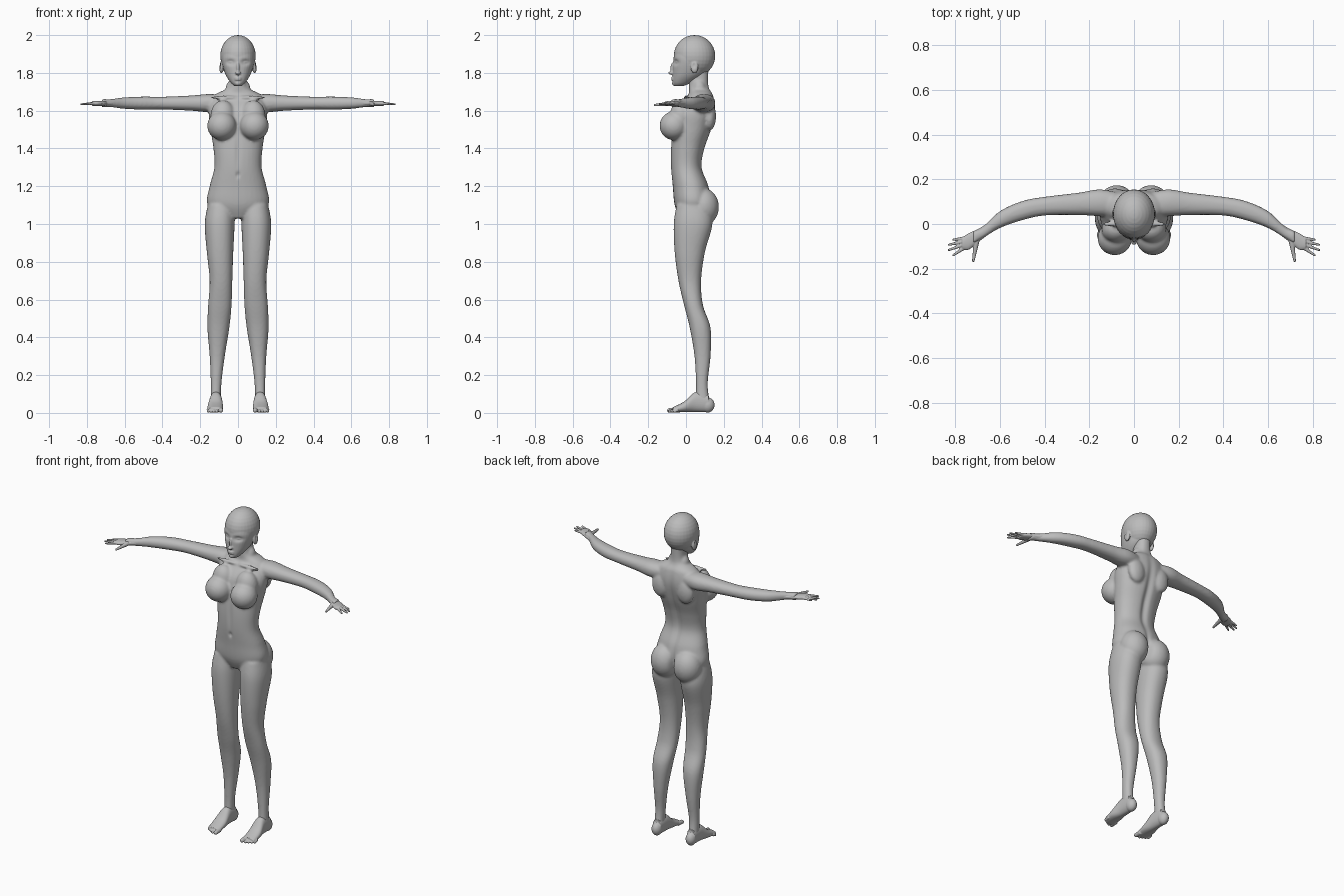
import bpy, bmesh
from math import cos, sin, tau, exp, copysign
from mathutils import Vector, Matrix

if "Cube" in bpy.data.objects:
    bpy.data.objects.remove(bpy.data.objects["Cube"])

clay = bpy.data.materials.new("plain grey")
clay.use_nodes = True
grey = (.5, .5, .5, 1)
clay.diffuse_color = grey
clay.node_tree.nodes["Principled BSDF"].inputs["Base Color"].default_value = grey

BOTH_SIDES = (1, -1)
SIDES = 32
STEPS = 6


def spline(before, start, end, after, t):
    """Smooth curve between two neighbouring rows of numbers."""
    result = []
    for a, b, c, d in zip(before, start, end, after):
        leave, arrive = (c - a) / 2, (d - b) / 2
        ease = t * t * (3 - 2 * t)
        result.append(b + (c - b) * ease + leave * t * (1 - t)**2 - arrive * t * t * (1 - t))
    return result


def rounded(value):
    """Slightly squared circle coordinate."""
    return copysign(abs(value)**.9, value)


def tube(mesh, axis, rows, side=1):
    """Loft through rows of (position, centre, half width, low, high)."""
    last = len(rows) - 1
    stations = [spline(rows[max(i - 1, 0)], rows[i], rows[i + 1], rows[min(i + 2, last)], k / STEPS)
                for i in range(last) for k in range(STEPS)]
    stations.append(rows[last])
    rings = []
    for position, centre, half_width, low, high in stations:
        ring = []
        for k in range(SIDES):
            angle = tau * k / SIDES
            across = centre + half_width * rounded(cos(angle))
            along = (low + high) / 2 + (high - low) / 2 * rounded(sin(angle))
            point = {"x": (position, across, along),
                     "y": (across, position, along),
                     "z": (across, along, position)}[axis]
            ring.append(mesh.verts.new((point[0] * side, point[1], point[2])))
        rings.append(ring)
    for lower, upper in zip(rings, rings[1:]):
        for k in range(SIDES):
            following = (k + 1) % SIDES
            mesh.faces.new((lower[k], lower[following], upper[following], upper[k]))
    mesh.faces.new(rings[0])
    mesh.faces.new(rings[-1])


def ball(mesh, centre, radii, side=1):
    x, y, z = centre
    placement = Matrix.Translation((x * side, y, z)) @ Matrix.Diagonal((*radii, 1))
    bmesh.ops.create_uvsphere(mesh, u_segments=SIDES, v_segments=SIDES // 2, radius=1, matrix=placement)


def digit(mesh, start, end, root_radius, tip_radius, side):
    """Tapered finger or toe with a round tip."""
    root, tip = (Vector((x * side, y, z)) for x, y, z in (start, end))
    span = tip - root
    turn = span.to_track_quat("Z", "Y").to_matrix().to_4x4()
    bmesh.ops.create_cone(mesh, cap_ends=True, segments=SIDES // 2, radius1=root_radius,
                          radius2=tip_radius, depth=span.length,
                          matrix=Matrix.Translation((root + tip) / 2) @ turn)
    ball(mesh, tip, (tip_radius, tip_radius, tip_radius))


def finish(name, parts, voxel, passes, sculpt=None):
    """Fuse overlapping forms into one smooth skin, then carve it."""
    bmesh.ops.recalc_face_normals(parts, faces=parts.faces)
    mesh = bpy.data.meshes.new(name)
    parts.to_mesh(mesh)
    parts.free()
    skin = bpy.data.objects.new(name, mesh)
    bpy.context.collection.objects.link(skin)
    fuse = skin.modifiers.new("fuse", "REMESH")
    fuse.mode = "VOXEL"
    fuse.voxel_size = voxel
    soften = skin.modifiers.new("soften", "SMOOTH")
    soften.factor = .5
    soften.iterations = passes
    graph = bpy.context.evaluated_depsgraph_get()
    skin.data = bpy.data.meshes.new_from_object(skin.evaluated_get(graph))
    skin.modifiers.clear()
    if sculpt:
        for vertex in skin.data.vertices:
            sculpt(vertex.co)
    skin.data.materials.clear()
    skin.data.materials.append(clay)
    for face in skin.data.polygons:
        face.use_smooth = True
        face.material_index = 0


def falloff(distance, width):
    return exp(-(distance / width)**2)


# Torso and neck
body = bmesh.new()
tube(body, "z", [
    (1.03, 0, .06, -.03, .07), (1.1, 0, .16, -.06, .13), (1.2, 0, .15, -.07, .12),
    (1.3, 0, .125, -.08, .085), (1.4, 0, .13, -.08, .1), (1.5, 0, .145, -.07, .135),
    (1.6, 0, .155, -.05, .155), (1.68, 0, .125, .01, .145), (1.73, 0, .05, .015, .12),
    (1.84, 0, .045, .01, .12)])

# Arm path as (x, y, radius), a little flatter than wide
arm_path = [(.05, .085, .05), (.15, .095, .06), (.25, .09, .05), (.4, .08, .042),
            (.5, .06, .043), (.6, .02, .038), (.68, -.04, .026), (.72, -.06, .03)]
arm_rows = [(x, y, r, 1.64 - .8 * r, 1.64 + .8 * r) for x, y, r in arm_path]

leg_rows = [
    (1.1, .09, .07, -.05, .12), (1, .097, .079, -.065, .14), (.85, .095, .07, -.06, .1),
    (.7, .09, .06, -.04, .08), (.57, .096, .062, -.01, .09), (.45, .104, .058, .02, .13),
    (.3, .11, .04, .045, .13), (.15, .116, .028, .053, .115), (.04, .118, .028, .05, .13)]

for side in BOTH_SIDES:
    tube(body, "x", arm_rows, side)
    tube(body, "z", leg_rows, side)
    # Seat muscles
    ball(body, (.077, .09, 1.09), (.084, .084, .1), side)
    # Bust
    ball(body, (.086, -.064, 1.52), (.077, .076, .076), side)
    ball(body, (.08, -.025, 1.57), (.066, .06, .085), side)
    # Collar bone, shoulder blade and neck slope
    ball(body, (.075, 0, 1.67), (.075, .012, .01), side)
    ball(body, (.085, .125, 1.57), (.055, .034, .075), side)
    ball(body, (.036, .07, 1.71), (.03, .035, .05), side)


def body_furrows(co):
    # Spine and seat cleft behind, belly line and navel in front
    if co.y > .05:
        co.y -= .014 * falloff(co.x, .02) * falloff(co.z - 1.42, .2)
        co.y -= .02 * falloff(co.x, .012) * falloff(co.z - 1.08, .08)
    elif co.y < -.04:
        co.y += .006 * falloff(co.x, .012) * falloff(co.z - 1.38, .09)
        co.y += .01 * falloff(co.x, .008) * falloff(co.z - 1.26, .014)


finish("body", body, voxel=.0075, passes=5, sculpt=body_furrows)

# Head: skull, face, nose, lips, chin and ears
head = bmesh.new()
ball(head, (0, .045, 1.89), (.094, .11, .11))
tube(head, "z", [
    (1.73, 0, .018, -.06, -.015), (1.75, 0, .04, -.07, .03), (1.8, 0, .07, -.07, .1),
    (1.88, 0, .088, -.066, .13), (1.95, 0, .068, -.045, .125)])
ball(head, (0, -.074, 1.8), (.015, .02, .01))
ball(head, (0, -.067, 1.825), (.009, .016, .032))
for lip_height in (1.774, 1.765):
    ball(head, (0, -.068, lip_height), (.019, .011, .006))
ball(head, (0, -.06, 1.745), (.018, .014, .014))
for side in BOTH_SIDES:
    ball(head, (.088, .045, 1.83), (.012, .02, .032), side)


def face_hollows(co):
    # Eye sockets with lids bulging inside them, and the ear hollows
    if co.y < 0:
        off_centre = abs(co.x) - .04
        co.y += .014 * falloff(off_centre, .022) * falloff(co.z - 1.856, .014)
        co.y -= .006 * falloff(off_centre, .012) * falloff(co.z - 1.856, .006)
    elif abs(co.x) > .085:
        co.x *= 1 - .08 * falloff(co.y - .042, .009) * falloff(co.z - 1.84, .016)


finish("head", head, voxel=.004, passes=3, sculpt=face_hollows)

# Hands: palm, four fanned fingers and a thumb
hands = bmesh.new()
palm_path = [(.66, -.026, .027), (.7, -.053, .03), (.74, -.078, .037), (.77, -.088, .026)]
palm_rows = [(x, y, r, 1.625, 1.652) for x, y, r in palm_path]
for side in BOTH_SIDES:
    tube(hands, "x", palm_rows, side)
    for finger in range(4):
        fan = finger / 3
        knuckle = (.755, -.063 - .04 * fan, 1.639)
        fingertip = (.81 + .09 * fan * (1 - fan), -.07 - .07 * fan, 1.634)
        digit(hands, knuckle, fingertip, .009, .005, side)
    digit(hands, (.705, -.075, 1.637), (.72, -.165, 1.63), .013, .006, side)
finish("hands", hands, voxel=.003, passes=2)

# Feet: heel, instep and toes that shorten outwards
feet = bmesh.new()
for side in BOTH_SIDES:
    ball(feet, (.117, .115, .042), (.03, .036, .04), side)
    tube(feet, "y", [(.12, .117, .028, .005, .1), (.05, .117, .033, .005, .11),
                     (-.01, .12, .041, .004, .06), (-.07, .12, .038, .002, .03)], side)
    digit(feet, (.092, -.05, .016), (.09, -.088, .013), .014, .012, side)
    for toe in range(4):
        outward = .113 + .0145 * toe
        digit(feet, (outward, -.04, .018), (outward, -.087 + .009 * toe, .009), .01, .008, side)
finish("feet", feet, voxel=.003, passes=2)
